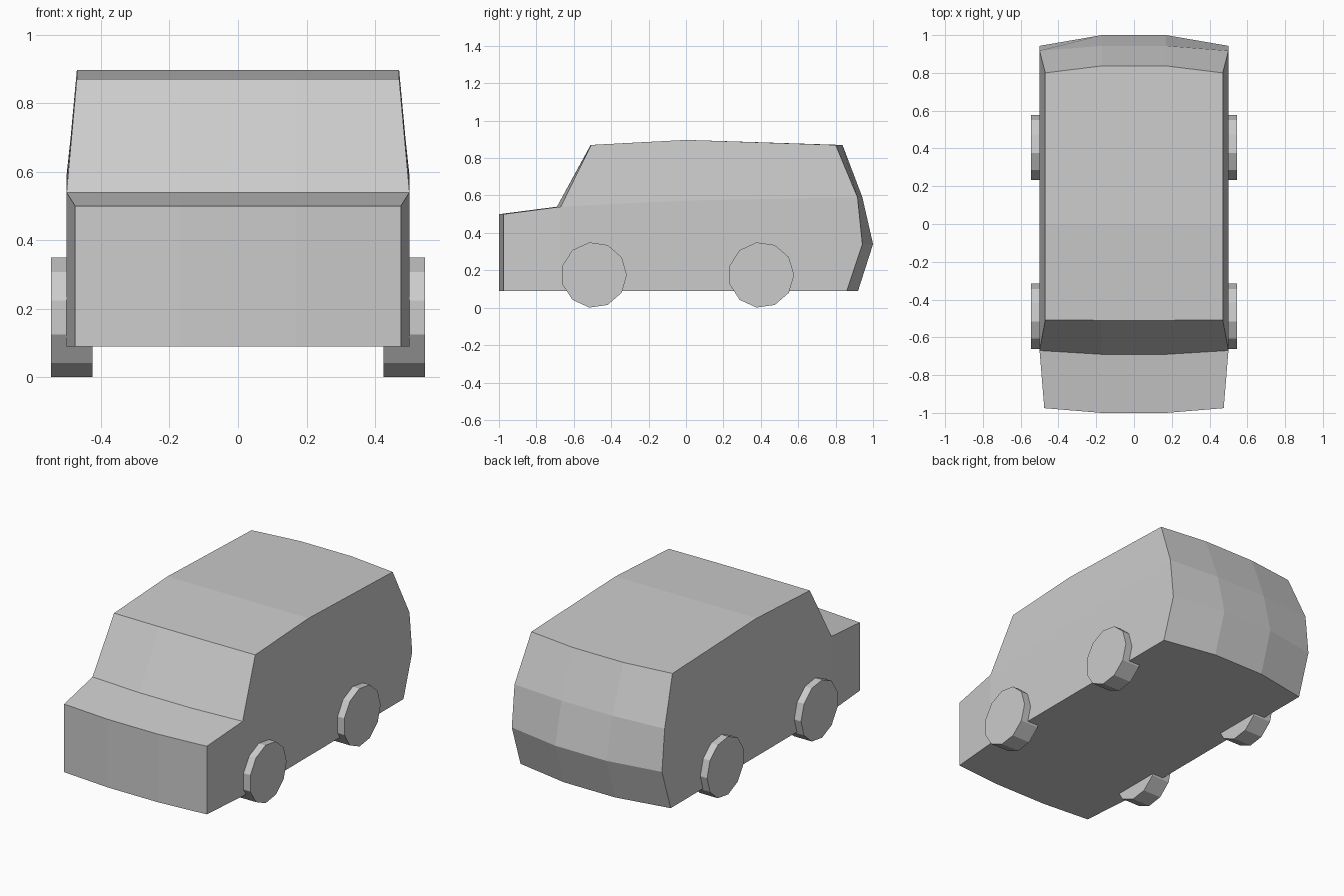
import bpy, bmesh

if "Cube" in bpy.data.objects:
    bpy.data.objects.remove(bpy.data.objects["Cube"])

# Body profile stations: (y at centre, y at side, z, half width at side)
PROFILE = [
    (-0.69, -0.67, 0.09, 0.50),    # 0 floor behind nose
    (-1.00, -0.975, 0.09, 0.475),  # 1 nose bottom
    (-1.00, -0.975, 0.50, 0.475),  # 2 bonnet front
    (-0.69, -0.67, 0.54, 0.50),    # 3 windscreen base
    (-0.51, -0.507, 0.87, 0.47),   # 4 roof front
    (0.00, 0.00, 0.897, 0.47),     # 5 roof middle
    (0.837, 0.80, 0.87, 0.47),     # 6 roof rear
    (0.943, 0.917, 0.59, 0.50),    # 7 rear beltline
    (1.00, 0.943, 0.34, 0.50),     # 8 rear bulge
    (0.92, 0.86, 0.09, 0.50),      # 9 rear bottom
]


def build_body():
    bm = bmesh.new()
    rows = []
    for yc, ys, z, w in PROFILE:
        rows.append([bm.verts.new(p) for p in
                     ((-w, ys, z), (-0.17, yc, z), (0.17, yc, z), (w, ys, z))])

    # Skin wrapped around the profile, floor included
    for i, row in enumerate(rows):
        nxt = rows[(i + 1) % len(rows)]
        for c in range(3):
            bm.faces.new((row[c], row[c + 1], nxt[c + 1], nxt[c]))

    # Side panels: nose, lower door panel, two upper panels
    for c, sx in ((0, -1), (3, 1)):
        s = [row[c] for row in rows]
        belt = bm.verts.new((sx * 0.5, 0.0, 0.573))
        for face in ((s[0], s[1], s[2], s[3]),
                     (s[0], s[3], belt, s[7], s[8], s[9]),
                     (s[3], s[4], s[5], belt),
                     (belt, s[5], s[6], s[7])):
            bm.faces.new(face)

    bmesh.ops.recalc_face_normals(bm, faces=bm.faces)
    mesh = bpy.data.meshes.new("body")
    bm.to_mesh(mesh)
    bm.free()
    bpy.context.collection.objects.link(bpy.data.objects.new("body", mesh))


def build_wheel(name, x, y):
    bpy.ops.mesh.primitive_cylinder_add(vertices=11, radius=0.176, depth=0.12,
                                        location=(x, y, 0.175),
                                        rotation=(0, 1.5707963, 0))
    bpy.context.object.name = name


build_body()

# Four wheels
for side, x in (("left", -0.485), ("right", 0.485)):
    for end, y in (("front", -0.492), ("rear", 0.402)):
        build_wheel(f"{end}_{side}_wheel", x, y)
